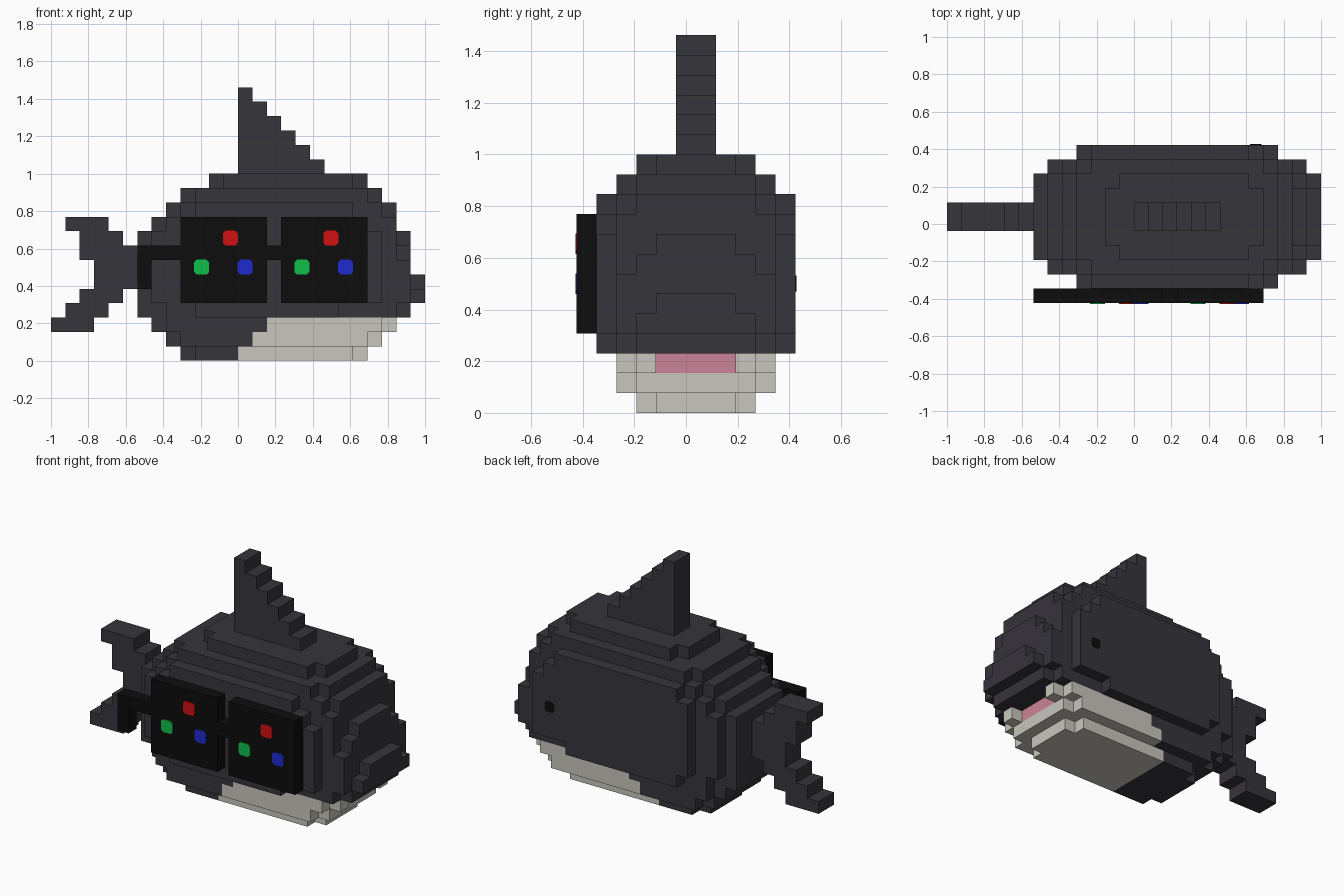
import bpy, bmesh

if "Cube" in bpy.data.objects:
    bpy.data.objects.remove(bpy.data.objects["Cube"])

U = 1 / 13                      # one block
X0, Y0 = -1.0, -5.5 * U         # grid origin


def material(name, rgb):
    m = bpy.data.materials.new(name)
    m.diffuse_color = (*rgb, 1)
    m.use_nodes = True
    m.node_tree.nodes["Principled BSDF"].inputs["Base Color"].default_value = m.diffuse_color
    return m


DARK = material("slate_skin", (0.037, 0.035, 0.044))
CREAM = material("cream_belly", (0.58, 0.57, 0.51))
PINK = material("pink_mouth", (0.60, 0.23, 0.31))
BLACK = material("black_frame", (0.004, 0.004, 0.004))
RED = material("red_light", (0.62, 0.005, 0.006))
GREEN = material("green_light", (0.005, 0.53, 0.07))
BLUE = material("blue_light", (0.014, 0.024, 0.62))

SIDES = [((1, 0, 0), [(1, 0, 0), (1, 1, 0), (1, 1, 1), (1, 0, 1)]),
         ((-1, 0, 0), [(0, 0, 0), (0, 0, 1), (0, 1, 1), (0, 1, 0)]),
         ((0, 1, 0), [(0, 1, 0), (0, 1, 1), (1, 1, 1), (1, 1, 0)]),
         ((0, -1, 0), [(0, 0, 0), (1, 0, 0), (1, 0, 1), (0, 0, 1)]),
         ((0, 0, 1), [(0, 0, 1), (1, 0, 1), (1, 1, 1), (0, 1, 1)]),
         ((0, 0, -1), [(0, 0, 0), (0, 1, 0), (1, 1, 0), (1, 0, 0)])]


def finish(name, bm, mats):
    mesh = bpy.data.meshes.new(name)
    bm.to_mesh(mesh)
    bm.free()
    for m in mats:
        mesh.materials.append(m)
    ob = bpy.data.objects.new(name, mesh)
    bpy.context.collection.objects.link(ob)
    return ob


def blocks(name, cells, mats, rule=lambda cell, normal: 0):
    """Outer skin of a set of grid cells."""
    bm, verts = bmesh.new(), {}

    def vert(p):
        if p not in verts:
            verts[p] = bm.verts.new((X0 + p[0] * U, Y0 + p[1] * U, p[2] * U))
        return verts[p]

    for c in sorted(cells):
        for n, corners in SIDES:
            if tuple(a + b for a, b in zip(c, n)) not in cells:
                f = bm.faces.new([vert(tuple(a + b for a, b in zip(c, q))) for q in corners])
                f.material_index = rule(c, n)
    return finish(name, bm, mats)


def box(i, j, k):
    return {(a, b, c) for a in range(*i) for b in range(*j) for c in range(*k)}


def plate(name, x, y, z, size, facing, mat):
    """Thin square with clipped corners, lying on a front or back face."""
    h, c, t = size / 2, size * 0.32, 0.005
    ring = [(-c, -h), (c, -h), (h, -c), (h, c), (c, h), (-c, h), (-h, c), (-h, -c)]
    bm = bmesh.new()
    f = bm.faces.new([bm.verts.new((x + a, y, z + b)) for a, b in ring])
    out = bmesh.ops.extrude_face_region(bm, geom=[f])["geom"]
    bmesh.ops.translate(bm, vec=(0, facing * t, 0),
                        verts=[v for v in out if isinstance(v, bmesh.types.BMVert)])
    bmesh.ops.recalc_face_normals(bm, faces=bm.faces[:])
    return finish(name, bm, [mat])


# body: per layer, the length span of the core and of each shell outwards
LAYERS = [
    [(9, 22), (10, 21)],
    [(8, 23), (8, 23), (9, 22)],
    [(7, 23), (7, 24), (8, 23)],
    [(6, 25), (6, 25), (8, 24), (10, 20)],
    [(6, 26), (6, 26), (7, 25), (9, 23)],
    [(6, 26), (6, 25), (7, 25), (9, 23)],
    [(6, 25), (6, 25), (7, 25), (9, 23)],
    [(6, 25), (6, 25), (7, 24), (9, 23)],
    [(6, 25), (6, 24), (7, 24), (9, 23)],
    [(7, 24), (7, 24), (8, 24), (9, 22)],
    [(8, 24), (8, 24), (9, 23), (10, 21)],
    [(9, 23), (9, 23), (10, 22)],
    [(11, 22), (12, 21)],
]
body = set()
for k, spans in enumerate(LAYERS):
    body |= box(spans[0], (4, 8), (k, k + 1))
    for s, span in enumerate(spans[1:]):
        for j in (3 - s, 8 + s):
            body |= box(span, (j, j + 1), (k, k + 1))


# cream belly towards the head, pink inside the mouth
def body_colour(cell, normal):
    i, j, k = cell
    if k == 2 and normal[0] == 1 and 4 <= j < 8 and i > 20:
        return 2
    return 1 if k <= 2 and i >= 13 + k else 0


blocks("body", body, [DARK, CREAM, PINK], body_colour)

# stepped back fin
fin = set()
for step in range(6):
    fin |= box((13, 19 - step), (5, 7), (13 + step, 14 + step))
blocks("back_fin", fin, [DARK])

# forked tail, listed from the bottom layer up
tail = set()
for k, span in enumerate([(0, 3), (1, 4), (2, 5), (3, 6), (3, 6), (2, 6), (2, 5), (1, 4)], 2):
    tail |= box(span, (5, 7), (k, k + 1))
blocks("tail", tail, [DARK])

# glasses: two lenses, bridge, arm and ear hook
glasses = (box((9, 15), (0, 1), (4, 10)) | box((16, 22), (0, 1), (4, 10))
           | box((6, 16), (0, 1), (7, 8)) | box((6, 7), (0, 1), (5, 8)))
blocks("glasses", glasses, [BLACK])

# coloured lights on each lens
for side, x in (("left", -0.077), ("right", 0.46)):
    plate(side + "_red_light", x + 0.036, Y0, 0.655, 0.08, -1, RED)
    plate(side + "_green_light", x - 0.118, Y0, 0.50, 0.08, -1, GREEN)
    plate(side + "_blue_light", x + 0.115, Y0, 0.50, 0.08, -1, BLUE)

# eye on the far side
plate("eye", 0.65, 5.5 * U, 0.50, 0.062, 1, BLACK)
